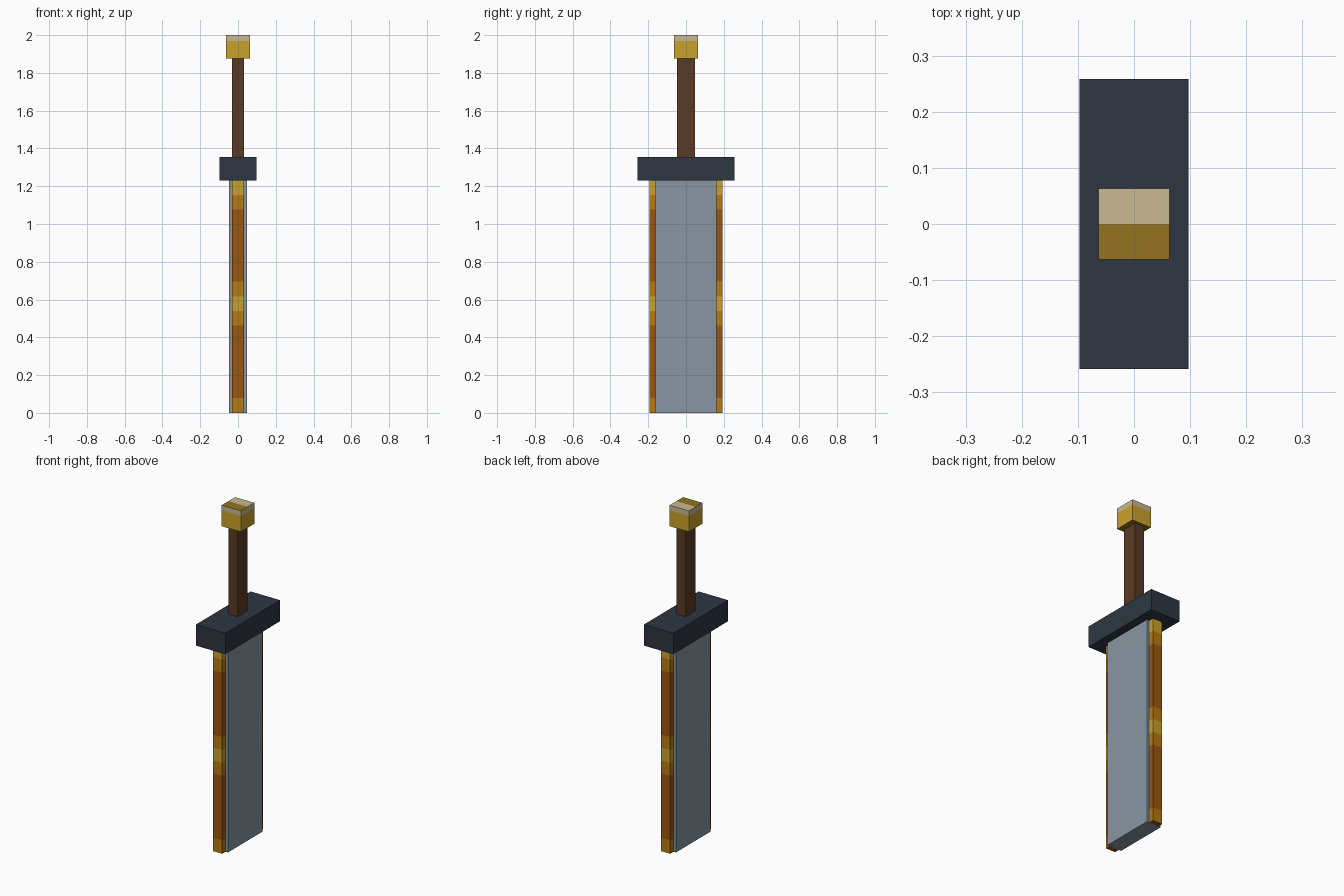
import bpy, bmesh
from mathutils import Vector

if "Cube" in bpy.data.objects:
    bpy.data.objects.remove(bpy.data.objects["Cube"])


def material(name, hex_code):
    """Flat colour from an sRGB hex string."""
    rgb = [int(hex_code[i:i + 2], 16) / 255 for i in (0, 2, 4)]
    lin = [c / 12.92 if c <= 0.04045 else ((c + 0.055) / 1.055) ** 2.4 for c in rgb]
    m = bpy.data.materials.new(name)
    m.diffuse_color = (*lin, 1)
    m.use_nodes = True
    m.node_tree.nodes["Principled BSDF"].inputs["Base Color"].default_value = m.diffuse_color
    return m


STEEL = material("blue grey steel", "8896A2")
IRON = material("dark iron", "2D3641")
LEATHER = material("brown leather", "5A3A23")
ORANGE = material("burnt orange", "98560F")
AMBER = material("amber", "B57A13")
GOLD = material("gold", "C9A22C")
CREAM = material("cream", "CABA92")
DARK_GOLD = material("dark gold", "937420")


def box(name, lo, hi, mats, cuts=(), rule=None):
    """Box from corner to corner, sliced at (axis, value) cuts, coloured by rule."""
    lo, hi = Vector(lo), Vector(hi)
    bm = bmesh.new()
    bmesh.ops.create_cube(bm, size=1)
    for v in bm.verts:
        v.co = (lo + hi) / 2 + v.co * (hi - lo)
    for axis, value in cuts:
        normal = Vector((0, 0, 0))
        normal[axis] = 1
        bmesh.ops.bisect_plane(bm, geom=bm.verts[:] + bm.edges[:] + bm.faces[:],
                               plane_co=normal * value, plane_no=normal)
    bm.normal_update()
    if rule:
        for f in bm.faces:
            f.material_index = rule(f.calc_center_median(), f.normal)
    mesh = bpy.data.meshes.new(name)
    bm.to_mesh(mesh)
    bm.free()
    for m in mats:
        mesh.materials.append(m)
    obj = bpy.data.objects.new(name, mesh)
    bpy.context.collection.objects.link(obj)
    return obj


# Blade, guard and grip
box("blade", (-0.047, -0.162, 0), (0.047, 0.162, 1.23), [STEEL])
box("guard", (-0.097, -0.258, 1.23), (0.097, 0.258, 1.355), [IRON])
box("grip", (-0.031, -0.047, 1.355), (0.031, 0.047, 1.875), [LEATHER])

# Banded cutting edges: top height and colour index of each band
BANDS = [(0.08, 1), (0.463, 0), (0.54, 1), (0.617, 2),
         (0.695, 1), (1.077, 0), (1.154, 1), (1.23, 2)]


def band_rule(centre, normal):
    if normal.z < -0.5:
        return 0
    return next(i for top, i in BANDS if centre.z <= top + 1e-4)


for side, lo, hi in (("front", -0.193, -0.162), ("back", 0.162, 0.193)):
    box(side + "_cutting_edge", (-0.031, lo, 0), (0.031, hi, 1.23),
        [ORANGE, AMBER, GOLD], [(2, top) for top, _ in BANDS[:-1]], band_rule)


# Pommel: pale rim, top split into a pale and a dark half
def pommel_rule(centre, normal):
    if normal.z > 0.5:
        return 1 if centre.y > 0 else 2
    if normal.z < -0.5:
        return 2
    return 1 if centre.z > 1.97 else 0


box("pommel", (-0.063, -0.063, 1.875), (0.063, 0.063, 2.0),
    [GOLD, CREAM, DARK_GOLD], [(2, 1.97), (1, 0)], pommel_rule)
